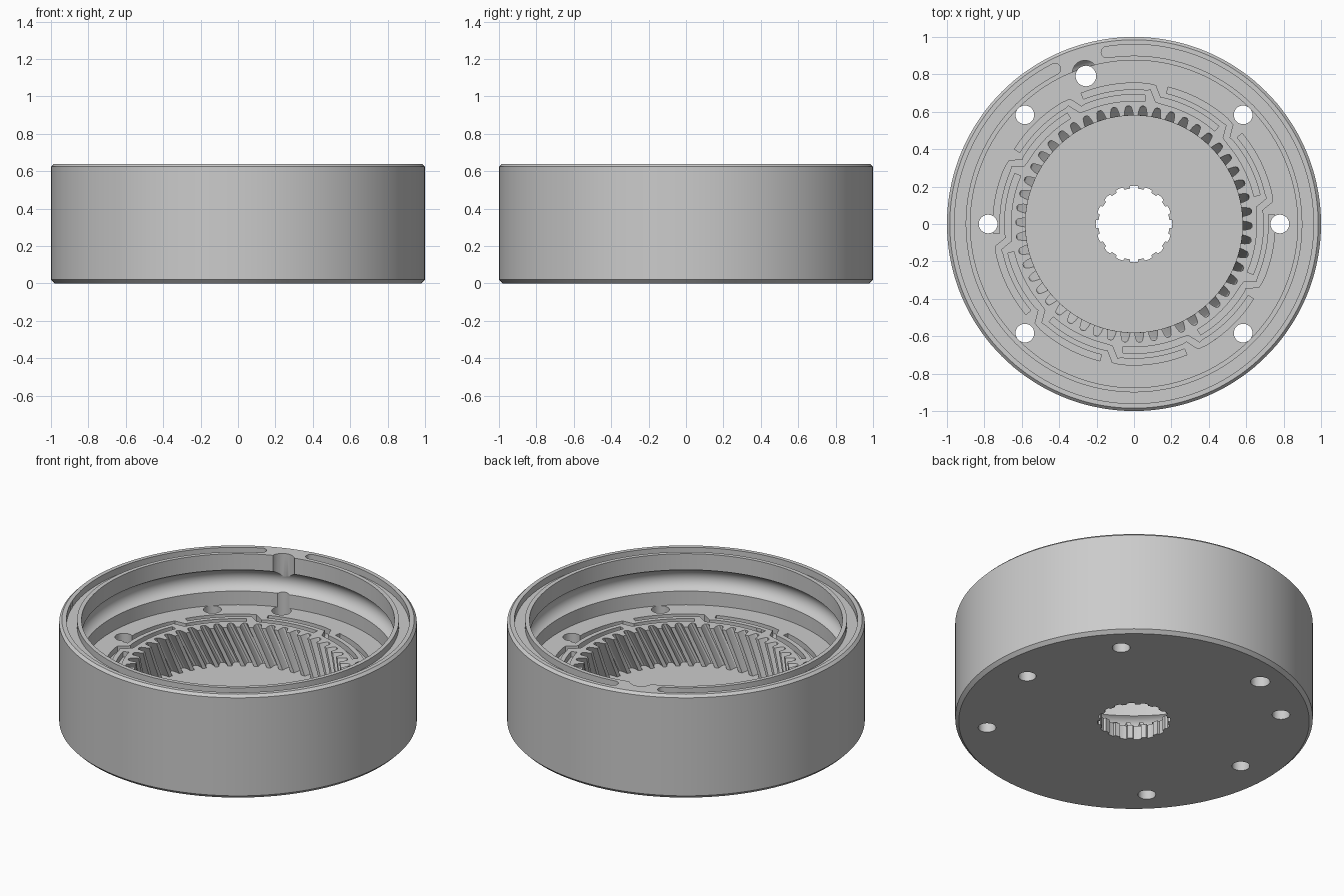
import bpy, bmesh
from math import sin, cos, pi, radians, sqrt, asin

cube = bpy.data.objects.get("Cube")
if cube:
    bpy.data.objects.remove(cube, do_unlink=True)

HEIGHT, LEDGE, FLOOR = 0.64, 0.325, 0.085
BORE = 0.875

steel = bpy.data.materials.new("grey steel")
steel.use_nodes = True
GREY = (0.6, 0.6, 0.6, 1)
steel.diffuse_color = GREY
steel.node_tree.nodes["Principled BSDF"].inputs["Base Color"].default_value = GREY


def finish(bm, name):
    """Make an object with its normals pointing outward."""
    bm.normal_update()
    if bm.calc_volume(signed=True) < 0:
        bmesh.ops.reverse_faces(bm, faces=bm.faces)
    mesh = bpy.data.meshes.new(name)
    bm.to_mesh(mesh)
    bm.free()
    obj = bpy.data.objects.new(name, mesh)
    bpy.context.collection.objects.link(obj)
    mesh.materials.append(steel)
    return obj


def polar(r, a):
    return r * cos(a), r * sin(a)


def lathe(profile, name, steps=144):
    """Solid of revolution; the profile starts and ends on the axis."""
    bm = bmesh.new()
    rings = []
    for r, z in profile:
        if r == 0:
            rings.append([bm.verts.new((0, 0, z))] * steps)
        else:
            rings.append([bm.verts.new((*polar(r, 2 * pi * i / steps), z))
                          for i in range(steps)])
    for lo, hi in zip(rings, rings[1:]):
        for i in range(steps):
            j = (i + 1) % steps
            corners = dict.fromkeys((lo[i], lo[j], hi[j], hi[i]))
            bm.faces.new(list(corners))
    return finish(bm, name)


def prism(bm, outline, z0, z1, twist=0.0, layers=1):
    """Closed prism over an outline, turning by twist from bottom to top."""
    rings = []
    for i in range(layers + 1):
        t = i / layers
        a = twist * (t - 1)
        rings.append([bm.verts.new((x * cos(a) - y * sin(a), x * sin(a) + y * cos(a),
                                    z0 + (z1 - z0) * t)) for x, y in outline])
    n = len(outline)
    for lo, hi in zip(rings, rings[1:]):
        for i in range(n):
            j = (i + 1) % n
            bm.faces.new((lo[i], lo[j], hi[j], hi[i]))
    caps = [bm.faces.new(rings[0][::-1]), bm.faces.new(rings[-1])]
    bm.normal_update()
    bmesh.ops.triangulate(bm, faces=caps)


def circle(cx, cy, r, n=32):
    return [(cx + r * cos(2 * pi * i / n), cy + r * sin(2 * pi * i / n)) for i in range(n)]


def toothed(count, tooth):
    """Repeat one tooth, given as (radius, fraction of pitch), around the axis."""
    pitch = 2 * pi / count
    return [polar(r, (k + f) * pitch) for k in range(count) for r, f in tooth]


def ribbon(path, width, cap=0):
    """Outline of a groove that follows a polar path, with optional round ends."""
    pts = [polar(r, a) for r, a in path]
    left, right, ends = [], [], []
    for i, (x, y) in enumerate(pts):
        xa, ya = pts[max(i - 1, 0)]
        xb, yb = pts[min(i + 1, len(pts) - 1)]
        d = sqrt((xb - xa) ** 2 + (yb - ya) ** 2)
        tx, ty = (xb - xa) / d * width / 2, (yb - ya) / d * width / 2
        left.append((x - ty, y + tx))
        right.append((x + ty, y - tx))
        if i in (0, len(pts) - 1):
            s = 1 if i else -1
            ends.append([(x + s * (-ty * cos(q) + tx * sin(q)),
                          y + s * (tx * cos(q) + ty * sin(q)))
                         for q in [pi * k / (cap + 1) for k in range(1, cap + 1)]])
    return left + ends[1] + right[::-1] + ends[0]


def arc(r, a0, a1, n):
    return [(r, radians(a0 + (a1 - a0) * i / n)) for i in range(n + 1)]


def cut(target, bm, name):
    cutter = finish(bm, name)
    cutter.hide_render = True
    mod = target.modifiers.new(name, 'BOOLEAN')
    mod.operation = 'DIFFERENCE'
    mod.solver = 'EXACT'
    mod.object = cutter
    dg = bpy.context.evaluated_depsgraph_get()
    mesh = bpy.data.meshes.new_from_object(target.evaluated_get(dg))
    target.modifiers.clear()
    target.data = mesh
    bpy.data.objects.remove(cutter, do_unlink=True)


# Drum: chamfered outside, bore with a round ball race, ledge inside
race_r, race_c, race_z = 0.07, 0.85, 0.475
half = asin(sqrt(race_r ** 2 - (BORE - race_c) ** 2) / race_r)
race = [(race_c + race_r * cos(q), race_z + race_r * sin(q))
        for q in [half * (1 - i / 7) for i in range(15)]]
housing = lathe([(0, 0), (0.98, 0), (1, 0.02), (1, 0.625), (0.985, HEIGHT), (BORE, HEIGHT)]
                + race + [(BORE, LEDGE), (0, LEDGE)], "gear_housing")

# Helical internal ring gear, open down to the floor
gap = [(0.58, -0.34), (0.605, -0.28), (0.625, -0.2), (0.632, -0.1),
       (0.632, 0.1), (0.625, 0.2), (0.605, 0.28), (0.58, 0.34)]
bm = bmesh.new()
prism(bm, toothed(50, gap), FLOOR, LEDGE + 0.02, radians(11), 8)
cut(housing, bm, "gear_cavity")

# Splined shaft hole
bm = bmesh.new()
prism(bm, toothed(16, [(0.19, -0.45), (0.19, -0.3), (0.203, -0.26), (0.205, 0),
                       (0.203, 0.26), (0.19, 0.3)]), -0.1, 0.2)
cut(housing, bm, "shaft_hole")

# Seal groove in the top rim, with rounded ends
bm = bmesh.new()
prism(bm, ribbon(arc(0.93, 117, 459, 120), 0.06, 7), HEIGHT - 0.04, HEIGHT + 0.05)
cut(housing, bm, "rim_groove")

# Ten stepped labyrinth grooves in the ledge
bm = bmesh.new()
for k in range(10):
    a = 116 - 36 * k
    path = arc(0.737, a - 4, a - 34, 12) + arc(0.675, a - 37, a - 67, 12)
    prism(bm, ribbon(path, 0.034), LEDGE - 0.035, LEDGE + 0.05)
cut(housing, bm, "labyrinth_grooves")

# Through holes
bm = bmesh.new()
holes = [(0.78, 0, 0.05), (0.78, 180, 0.05), (0.832, 108, 0.055)]
holes += [(0.825, a, 0.05) for a in (45, 135, 225, 315)]
for r, a, size in holes:
    prism(bm, circle(*polar(r, radians(a)), size), -0.1, race_z)
cut(housing, bm, "bolt_holes")

# Ball loading port in the bore
bm = bmesh.new()
prism(bm, circle(*polar(0.848, radians(108)), 0.068), race_z, HEIGHT + 0.1)
cut(housing, bm, "ball_port")

# Smooth shading with sharp edges kept
bpy.ops.object.select_all(action='DESELECT')
housing.select_set(True)
bpy.context.view_layer.objects.active = housing
bpy.ops.object.shade_smooth_by_angle(angle=radians(25))
